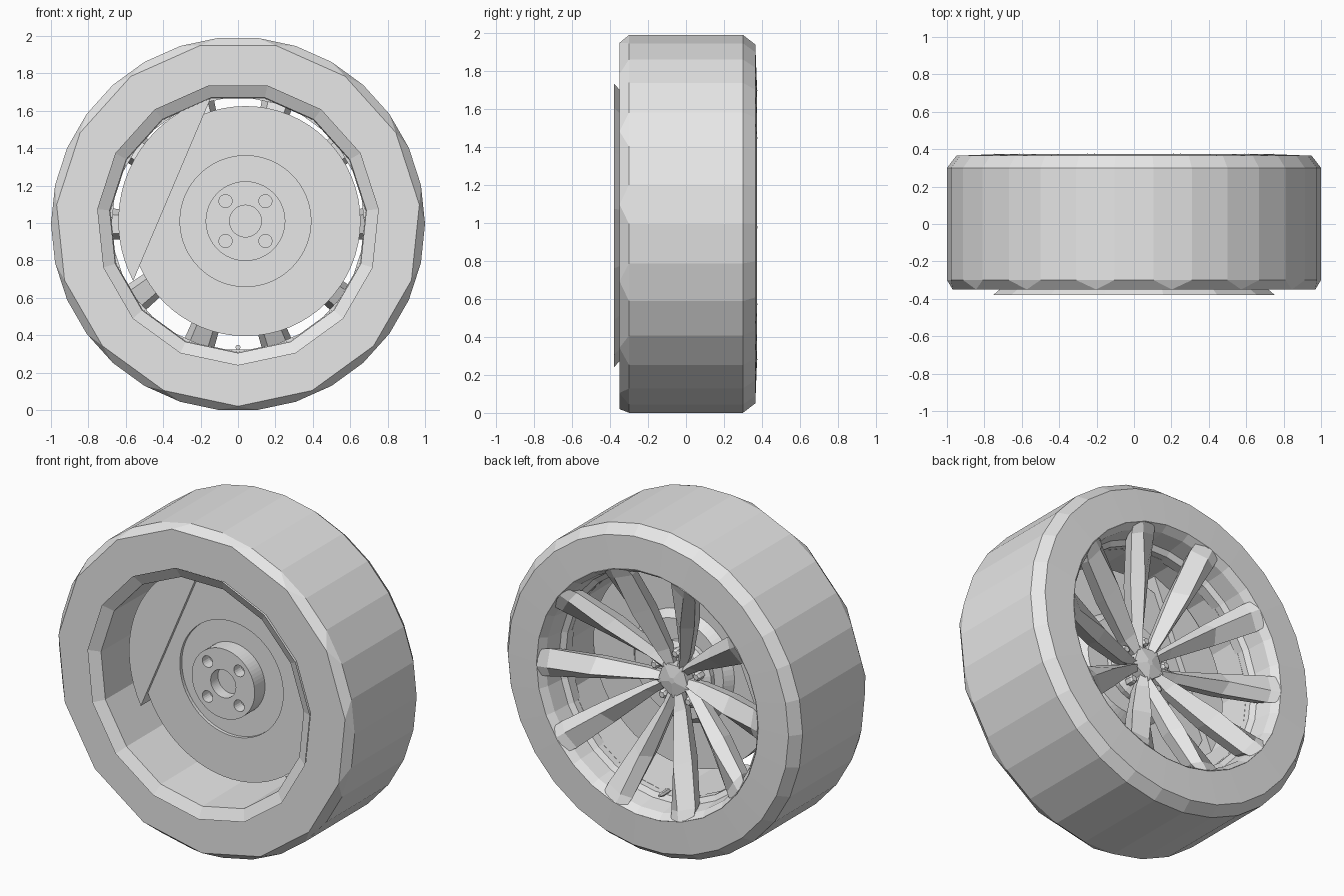
import bpy, bmesh
from math import sin, cos, radians, pi
from mathutils import Vector

cube = bpy.data.objects.get("Cube")
if cube:
    bpy.data.objects.remove(cube, do_unlink=True)

grey = bpy.data.materials.new("plain_grey")
grey.use_nodes = True
grey.diffuse_color = (0.8, 0.8, 0.8, 1)
grey.node_tree.nodes["Principled BSDF"].inputs["Base Color"].default_value = (0.8, 0.8, 0.8, 1)

CENTRE = (0, 0.995)          # wheel axle in x, z
BRAKE = (0.04, 1.01)         # brake assembly axle
FULL, HALF = 30, 15          # side counts of the tyre rings


def polar(r, deg, y, c=CENTRE):
    a = radians(deg)
    return Vector((c[0] + r * cos(a), y, c[1] + r * sin(a)))


def finish(bm, name):
    bmesh.ops.recalc_face_normals(bm, faces=bm.faces)
    mesh = bpy.data.meshes.new(name)
    bm.to_mesh(mesh)
    bm.free()
    mesh.materials.append(grey)
    ob = bpy.data.objects.new(name, mesh)
    bpy.context.collection.objects.link(ob)
    return ob


def ring(bm, r, y, n, phase=0, c=CENTRE):
    return [bm.verts.new(polar(r, phase + 360 * i / n, y, c)) for i in range(n)]


def bridge(bm, a, b):
    n = len(a)
    for i in range(n):
        j = (i + 1) % n
        bm.faces.new((a[i], a[j], b[j], b[i]))


def lathe(name, profile, n, phase=0, c=CENTRE, capped=False):
    """Spin (radius, y) points; either capped at both ends or closed as a loop."""
    bm = bmesh.new()
    rings = [ring(bm, r, y, n, phase, c) for r, y in profile]
    for a, b in zip(rings, rings[1:]):
        bridge(bm, a, b)
    if capped:
        bm.faces.new(rings[0])
        bm.faces.new(rings[-1])
    else:
        bridge(bm, rings[-1], rings[0])
    return finish(bm, name)


def loft(name, sections):
    bm = bmesh.new()
    rows = [[bm.verts.new(p) for p in s] for s in sections]
    for a, b in zip(rows, rows[1:]):
        bridge(bm, a, b)
    bm.faces.new(rows[0])
    bm.faces.new(rows[-1])
    return finish(bm, name)


def halve(bm, fine, coarse):
    """Join a 30-sided ring to a 15-sided ring with triangles and quads."""
    for j in range(HALF):
        a, b, c = fine[2 * j], fine[2 * j + 1], fine[(2 * j + 2) % FULL]
        bm.faces.new((a, b, coarse[j]))
        bm.faces.new((b, c, coarse[(j + 1) % HALF], coarse[j]))


# Tyre: coarse inner sidewall, fine tread and outer sidewall
bm = bmesh.new()
inner = ring(bm, 0.74, -0.35, HALF, 6)
shoulder = ring(bm, 0.975, -0.35, HALF, 6)
fine = [ring(bm, r, y, FULL) for r, y in
        [(1, -0.30), (1, 0.30), (0.95, 0.365), (0.75, 0.373)]]
bridge(bm, inner, shoulder)
halve(bm, fine[0], shoulder)
for a, b in zip(fine, fine[1:]):
    bridge(bm, a, b)
halve(bm, fine[-1], inner)
finish(bm, "tyre")

# Rim: flared lip and barrel, then the outer flange
lathe("rim_barrel", [(0.757, -0.38), (0.69, -0.345), (0.685, 0.16),
                     (0.70, 0.16), (0.71, -0.34)], HALF, 6)
lathe("rim_flange", [(0.675, 0.14), (0.675, 0.20), (0.705, 0.22), (0.72, 0.33),
                     (0.75, 0.375), (0.76, 0.36), (0.73, 0.2), (0.70, 0.14)], FULL)

# Ten dished spokes, each a ridged bar leaning towards its partner at the hub
SPOKE = [  # radius, half width, lean, ridge y, edge y, back y
    (0.07, 0.025, 0.010, 0.12, 0.10, 0.04),
    (0.18, 0.036, 0.014, 0.17, 0.11, 0.05),
    (0.45, 0.066, 0.008, 0.29, 0.22, 0.13),
    (0.69, 0.085, 0.000, 0.36, 0.33, 0.24),
    (0.745, 0.080, 0.000, 0.376, 0.365, 0.31)]
for k in range(10):
    deg = 36 * k
    side = 1 if k % 2 else -1       # nuts sit in every other gap
    out = polar(1, deg, 0, (0, 0))
    across = polar(1, deg + 90, 0, (0, 0))
    sections = []
    for r, w, lean, ridge, edge, back in SPOKE:
        base = Vector((CENTRE[0], 0, CENTRE[1])) + out * r + across * lean * side
        outline = [(0.25 * w * side, ridge), (w, edge), (0.6 * w, back),
                   (-0.6 * w, back), (-w, edge)]
        sections.append([base + across * t + Vector((0, y, 0)) for t, y in outline])
    loft("spoke_%d" % (k + 1), sections)

# Wheel hub, pentagonal cap and lug nuts
lathe("wheel_hub", [(0.20, 0.0), (0.20, 0.04), (0.17, 0.06)], FULL, 0, CENTRE, True)
lathe("centre_cap", [(0.11, 0.05), (0.11, 0.125), (0.02, 0.14)], 5, 54, CENTRE, True)
for k in range(5):
    spot = polar(0.15, 18 + 72 * k, 0)
    lathe("lug_nut_%d" % (k + 1), [(0.026, 0.05), (0.026, 0.10), (0.018, 0.11)],
          6, 0, (spot.x, spot.z), True)

# Valve stem at the bottom of the rim
lathe("valve_stem", [(0.014, 0.17), (0.014, 0.24), (0.008, 0.26)], 6, 0,
      (0, CENTRE[1] - 0.66), True)

# Brake disc with a shallow recess and a raised mounting boss
disc = lathe("brake_disc", [(0.085, -0.20), (0.213, -0.20), (0.213, -0.10),
                            (0.35, -0.10), (0.35, -0.12), (0.615, -0.12),
                            (0.615, -0.04), (0.34, -0.04), (0.30, 0.01),
                            (0.085, 0.01)], 64, 0, BRAKE)
lathe("axle_core", [(0.086, -0.13), (0.086, 0.01)], 32, 0, BRAKE, True)

# Bolt holes cut into the boss
for k in range(4):
    spot = polar(0.151, 45 + 90 * k, 0, BRAKE)
    cutter = lathe("hole_cutter", [(0.035, -0.25), (0.035, -0.13)], 20, 0,
                   (spot.x, spot.z), True)
    cutter.hide_render = True
    mod = disc.modifiers.new("bolt_hole", 'BOOLEAN')
    mod.operation = 'DIFFERENCE'
    mod.solver = 'EXACT'
    mod.object = cutter
    bpy.context.view_layer.objects.active = disc
    bpy.ops.object.modifier_apply(modifier=mod.name)
    bpy.data.objects.remove(cutter, do_unlink=True)

# Caliper: a circle segment straddling the disc
arc = [106 + 102 * i / 20 for i in range(21)]
loft("brake_caliper", [[polar(0.68, d, y, BRAKE) for d in arc] for y in (-0.14, 0.0)])
